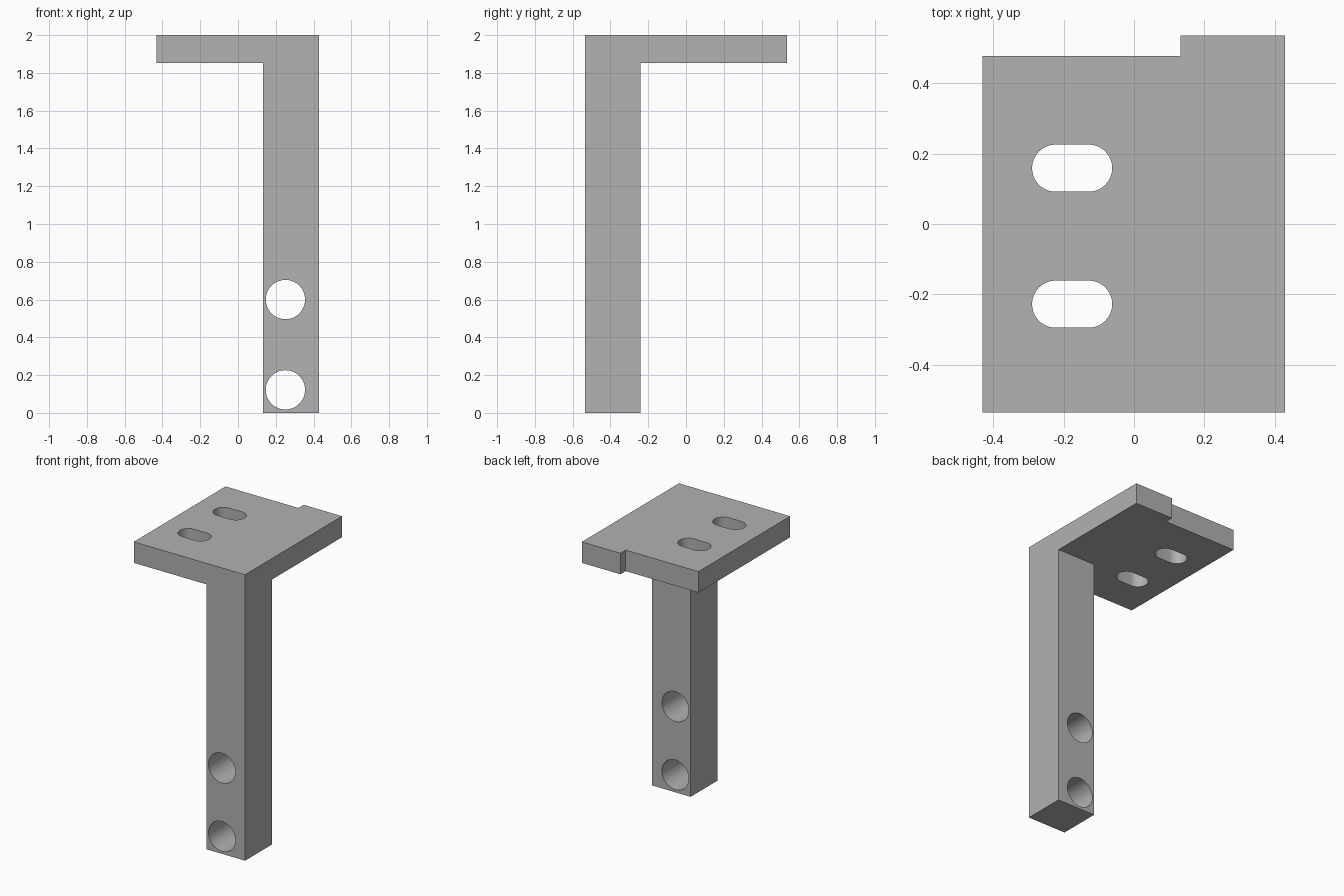
import bpy
import bmesh
import math
from mathutils import Matrix, Vector

cube = bpy.data.objects.get("Cube")
if cube:
    bpy.data.objects.remove(cube, do_unlink=True)

grey = bpy.data.materials.new("mid grey")
grey.use_nodes = True
colour = (0.445, 0.445, 0.445, 1)
grey.diffuse_color = colour
grey.node_tree.nodes["Principled BSDF"].inputs["Base Color"].default_value = colour


def prism(name, outline, low, high, matrix=Matrix()):
    """Extrude a flat outline from low to high along its normal."""
    bm = bmesh.new()
    face = bm.faces.new([bm.verts.new((x, y, low)) for x, y in outline])
    top = bmesh.ops.extrude_face_region(bm, geom=[face])["geom"]
    bmesh.ops.translate(bm, vec=Vector((0, 0, high - low)),
                        verts=[v for v in top if isinstance(v, bmesh.types.BMVert)])
    bmesh.ops.transform(bm, matrix=matrix, verts=bm.verts)
    bmesh.ops.recalc_face_normals(bm, faces=bm.faces)
    mesh = bpy.data.meshes.new(name)
    bm.to_mesh(mesh)
    bm.free()
    mesh.materials.append(grey)
    obj = bpy.data.objects.new(name, mesh)
    bpy.context.collection.objects.link(obj)
    return obj


def slot(cx, cy, radius, reach=0.0, steps=24):
    """Outline of a round-ended slot; a reach of zero gives a circle."""
    points = []
    for side in (1, -1):
        for i in range(steps + (1 if reach else 0)):
            a = math.pi * (i / steps - 0.5) + (0 if side > 0 else math.pi)
            points.append((cx + side * reach + radius * math.cos(a),
                           cy + radius * math.sin(a)))
    return points


def combine(target, other, operation):
    mod = target.modifiers.new(other.name, "BOOLEAN")
    mod.operation = operation
    mod.solver = "EXACT"
    mod.object = other
    bpy.context.view_layer.objects.active = target
    bpy.ops.object.modifier_apply(modifier=mod.name)
    bpy.data.objects.remove(other, do_unlink=True)


left, right, inner = -0.431, 0.43, 0.132
front, back, step = -0.536, 0.536, 0.478
plate_bottom = 1.853

# Top plate with a stepped rear edge
bracket = prism("bracket", [(left, front), (right, front), (right, back),
                            (inner, back), (inner, step), (left, step)],
                plate_bottom, 2)

# Square post under the front corner
post = prism("post", [(inner, front), (right, front), (right, -0.24), (inner, -0.24)],
             0, 1.93)
combine(bracket, post, "UNION")

# Slots through the plate
for y in (0.159, -0.228):
    combine(bracket, prism("plate_slot", slot(-0.176, y, 0.067, 0.047), 1.7, 2.2),
            "DIFFERENCE")

# Round holes through the post, front to back
sideways = Matrix.Rotation(math.pi / 2, 4, "X")
for z in (0.122, 0.6):
    combine(bracket, prism("post_hole", slot(0.251, z, 0.104), 0.1, 0.7, sideways),
            "DIFFERENCE")

bpy.ops.object.select_all(action="DESELECT")
bracket.select_set(True)
bpy.context.view_layer.objects.active = bracket
bpy.ops.object.shade_smooth_by_angle(angle=math.radians(30))
